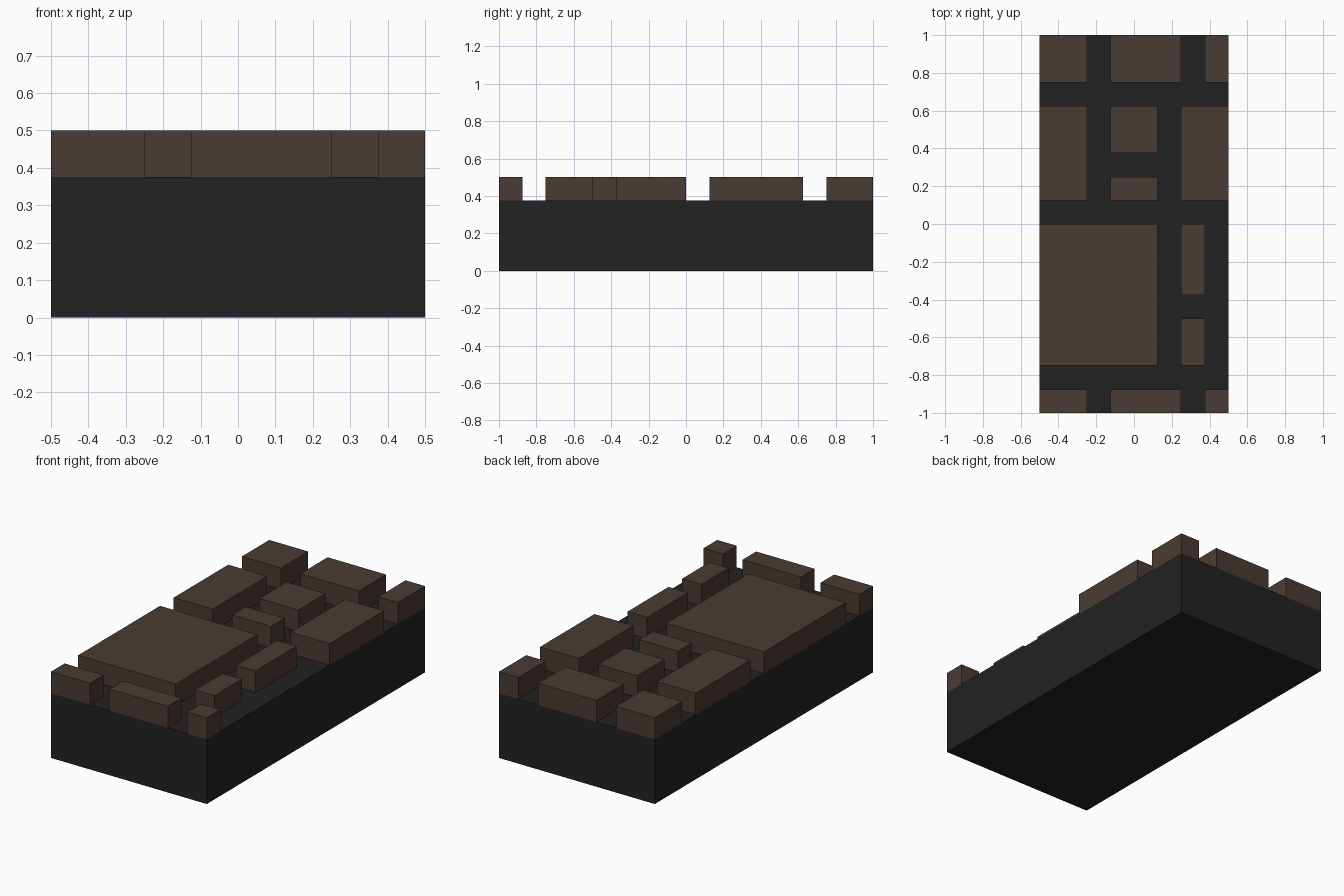
import bpy
import bmesh

cube = bpy.data.objects.get("Cube")
if cube:
    bpy.data.objects.remove(cube, do_unlink=True)


def material(name, color):
    mat = bpy.data.materials.new(name)
    mat.use_nodes = True
    mat.diffuse_color = color
    mat.node_tree.nodes["Principled BSDF"].inputs["Base Color"].default_value = color
    return mat


def box(name, x0, x1, y0, y1, z0, z1, mat):
    """Flat-shaded box between two corners."""
    bm = bmesh.new()
    bmesh.ops.create_cube(bm, size=1)
    bmesh.ops.scale(bm, vec=(x1 - x0, y1 - y0, z1 - z0), verts=bm.verts)
    mesh = bpy.data.meshes.new(name)
    bm.to_mesh(mesh)
    bm.free()
    mesh.materials.append(mat)
    obj = bpy.data.objects.new(name, mesh)
    obj.location = ((x0 + x1) / 2, (y0 + y1) / 2, (z0 + z1) / 2)
    bpy.context.collection.objects.link(obj)
    return obj


charcoal = material("charcoal", (0.016, 0.016, 0.016, 1))
brown = material("dark brown", (0.0685, 0.0437, 0.0343, 1))

BASE_TOP, STONE_TOP = 0.375, 0.5

# Solid slab under the paving
box("base_slab", -0.5, 0.5, -1, 1, 0, BASE_TOP, charcoal)

# Paving stones: x range, y range
stones = {
    "front_right_stone": (-0.5, -0.25, -1, -0.875),
    "front_middle_stone": (-0.125, 0.25, -1, -0.875),
    "front_left_stone": (0.375, 0.5, -1, -0.875),
    "large_stone": (-0.5, 0.125, -0.75, 0),
    "short_narrow_stone": (0.25, 0.375, -0.75, -0.5),
    "long_narrow_stone": (0.25, 0.375, -0.375, 0),
    "middle_right_stone": (-0.5, -0.25, 0.125, 0.625),
    "middle_small_stone": (-0.125, 0.125, 0.125, 0.25),
    "middle_square_stone": (-0.125, 0.125, 0.375, 0.625),
    "middle_left_stone": (0.25, 0.5, 0.125, 0.625),
    "back_right_stone": (-0.5, -0.25, 0.75, 1),
    "back_middle_stone": (-0.125, 0.25, 0.75, 1),
    "back_left_stone": (0.375, 0.5, 0.75, 1),
}
for name, bounds in stones.items():
    box(name, *bounds, BASE_TOP, STONE_TOP, brown)
